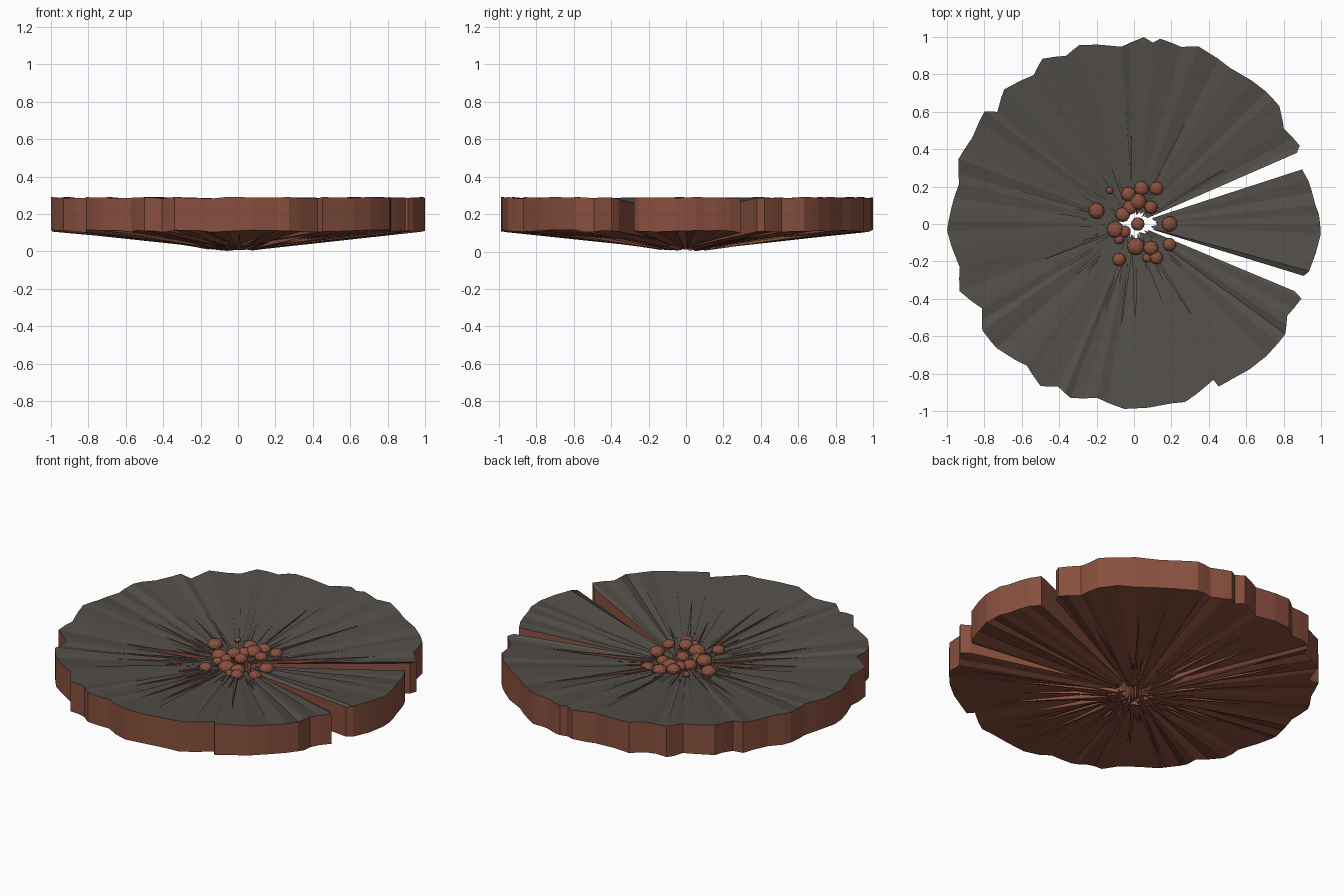
import bpy, bmesh, random
from math import sin, cos, radians
from mathutils import Matrix

random.seed(4)
uniform = random.uniform
cube = bpy.data.objects.get("Cube")
if cube:
    bpy.data.objects.remove(cube)


def material(name, colour):
    mat = bpy.data.materials.new(name)
    mat.use_nodes = True
    mat.diffuse_color = (*colour, 1)
    mat.node_tree.nodes["Principled BSDF"].inputs["Base Color"].default_value = (*colour, 1)
    return mat


GREY = material("grey ground", (.087, .079, .069))
BROWN = material("red brown earth", (.25, .08, .048))


def top(r):
    return .19 + .1 * r


def bottom(r):
    return .01 + .1 * r


def polar(angle, r, z):
    return (r * cos(radians(angle)), r * sin(radians(angle)), z)


def finish(bm, name):
    """Make the object: faces looking up are ground, the rest is earth."""
    bmesh.ops.recalc_face_normals(bm, faces=bm.faces)
    for f in bm.faces:
        f.normal_update()
        f.material_index = 0 if f.normal.z > .5 else 1
    mesh = bpy.data.meshes.new(name)
    bm.to_mesh(mesh)
    bm.free()
    mesh.materials.append(GREY)
    mesh.materials.append(BROWN)
    obj = bpy.data.objects.new(name, mesh)
    bpy.context.collection.objects.link(obj)
    return obj


def slab(name, rim, inner):
    """Dished sector with a jagged rim, given as (angle, radius) points."""
    # Split wide steps so that the surfaces break into narrow radial folds
    points = []
    for (a, r), (b, s) in zip(rim, rim[1:]):
        points.append((a, r))
        if b - a > 4:
            t = uniform(.35, .65)
            points.append((a + (b - a) * t, r + (s - r) * t))
    points.append(rim[-1])
    bm = bmesh.new()
    sections = []
    for a, r in points:
        r0 = inner + uniform(-.02, .02)
        section = [(r0, bottom(r0) + uniform(-.012, .025)),
                   (r0, top(r0) + uniform(-.015, .01)),
                   (r, top(r) + uniform(-.004, .003)),
                   (r, bottom(r) + uniform(-.004, .006))]
        sections.append([bm.verts.new(polar(a, *p)) for p in section])
    for p, q in zip(sections, sections[1:]):
        for i in range(4):
            j = (i + 1) % 4
            bm.faces.new((p[i], p[j], q[j], q[i]))
    bm.faces.new(sections[0])
    bm.faces.new(sections[-1])
    return finish(bm, name)


# Main broken disc, running round from one crack to the other
main_rim = [(23.6, .95), (25.3, .98), (32.5, .95), (39, 1), (45, 1), (58.7, .98),
            (70, 1.01), (75, .98), (82, 1), (84, .975), (87, 1), (94, .95),
            (107, 1), (112, .97), (119, 1.01), (124, .96), (134, 1), (140.6, .945),
            (143, 1), (152, .98), (159.6, 1), (167, .96), (175, .98), (182, 1),
            (194, .96), (201, 1), (209, .93), (215, .99), (222, .99), (233, .95),
            (240, 1), (245, .96), (250, .99), (258, .95), (267, .99), (282, .98),
            (286, .99), (297, .935), (297.5, .98), (315, 1), (324, 1), (329, .955),
            (336, .98), (337.3, .93)]
slab("broken_disc", main_rim, .07)

# Separate wedge between the two cracks
slab("loose_wedge", [(343, .95), (345, .97), (357, 1), (363, .99), (366, .975),
                     (374, .96), (378, .945)], .11)

# Thin splinters radiating from the middle, standing just proud of both surfaces
bm = bmesh.new()
for i in range(90):
    a = 30 + (i + uniform(.1, .9)) * 300 / 90
    r0 = uniform(.08, .16)
    r1 = r0 + uniform(.1, .28) if i % 3 else uniform(.5, .9)
    w = uniform(.4, .8) / r0
    h = uniform(.004, .016)
    corners = [(a - w, r0, h), (a + w, r0, h), (a, r1, -.004)]
    upper = [bm.verts.new(polar(b, r, top(r) + d)) for b, r, d in corners]
    lower = [bm.verts.new(polar(b, r, bottom(r) - d)) for b, r, d in corners]
    bm.faces.new(upper)
    bm.faces.new(lower)
    for j in range(3):
        k = (j + 1) % 3
        bm.faces.new((upper[j], upper[k], lower[k], lower[j]))
finish(bm, "splinters")

# Faceted boulders gathered around the central hole: x, y, radius
boulders = [(-.2, .07, .043), (-.03, .16, .04), (.04, .19, .04), (.12, .19, .037),
            (.02, .12, .045), (.09, .09, .035), (-.06, .05, .04), (-.02, .09, .04),
            (-.13, .18, .02), (.02, 0, .037), (.19, 0, .042), (-.1, -.03, .045),
            (-.05, -.04, .033), (-.08, -.08, .028), (-.08, -.19, .036),
            (.01, -.12, .047), (.09, -.13, .04), (.12, -.18, .036),
            (.07, -.18, .025), (.19, -.11, .036)]
bm = bmesh.new()
for x, y, r in boulders:
    place = (Matrix.Translation((x, y, .225 + uniform(-.008, .012)))
             @ Matrix.Diagonal((1, 1, .75, 1))
             @ Matrix.Rotation(uniform(0, 6), 4, (1, 1, 1)))
    bmesh.ops.create_icosphere(bm, subdivisions=2, radius=r, matrix=place)
stones = finish(bm, "boulders")
for p in stones.data.polygons:
    p.material_index = 1
